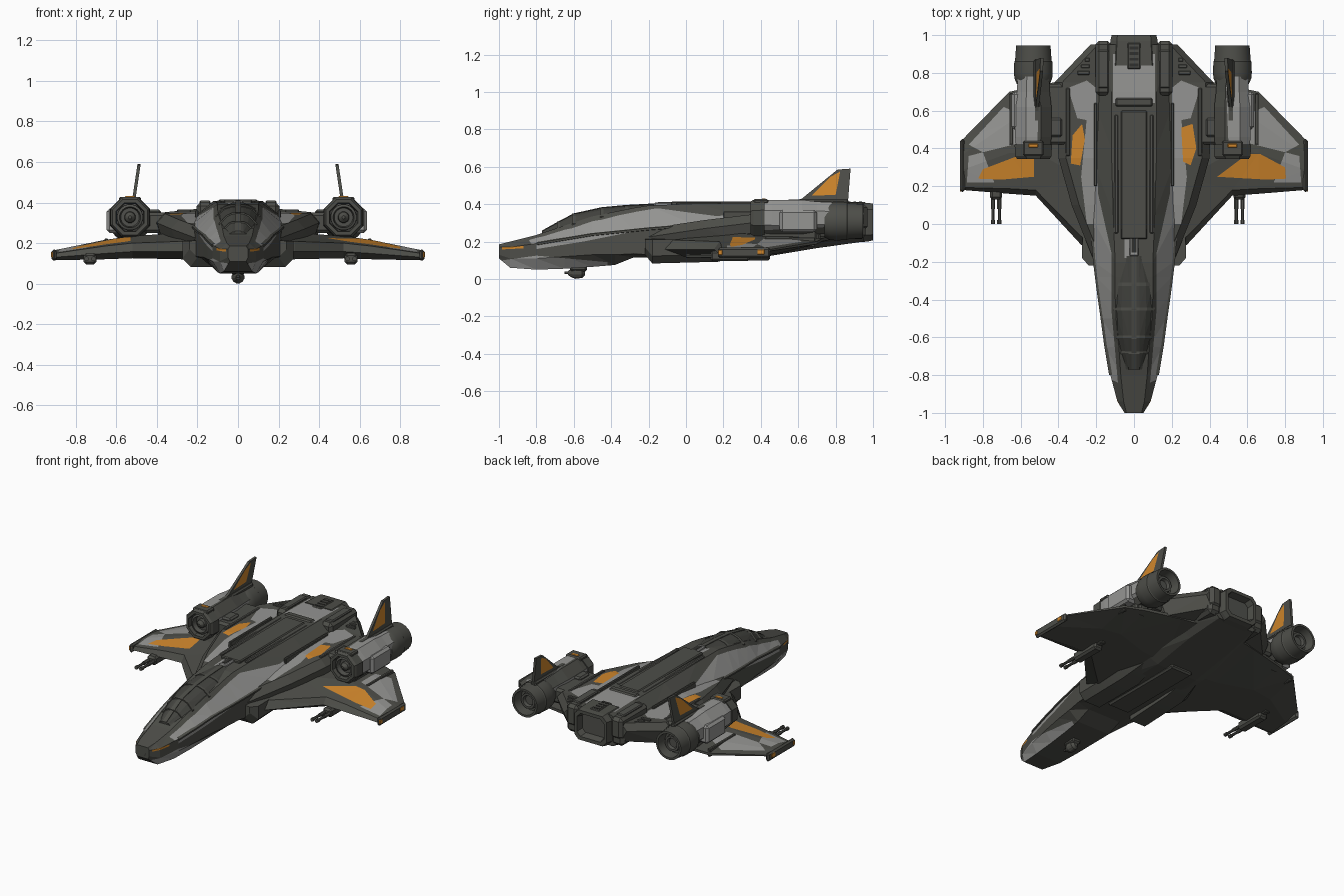
import bpy, bmesh, math
from mathutils import Vector

if "Cube" in bpy.data.objects:
    bpy.data.objects.remove(bpy.data.objects["Cube"])

def material(name, r, g, b):
    m = bpy.data.materials.new(name)
    m.diffuse_color = (r, g, b, 1)
    m.use_nodes = True
    m.node_tree.nodes["Principled BSDF"].inputs["Base Color"].default_value = m.diffuse_color
    return m

DARK = material("dark_grey", .075, .076, .066)
LIGHT = material("light_grey", .30, .30, .29)
ORANGE = material("orange", .63, .24, .025)
GLASS = material("dark_glass", .055, .056, .049)
BLACK = material("black_recess", .03, .03, .027)
METAL = material("gunmetal", .08, .081, .072)

def finish(name, bm, mat):
    bmesh.ops.recalc_face_normals(bm, faces=bm.faces[:])
    me = bpy.data.meshes.new(name)
    bm.to_mesh(me)
    bm.free()
    me.materials.append(mat)
    ob = bpy.data.objects.new(name, me)
    bpy.context.collection.objects.link(ob)
    return ob

def loft(name, rings, mat):
    """Skin closed rings of 3D points and cap both ends."""
    bm = bmesh.new()
    vs = [[bm.verts.new(p) for p in r] for r in rings]
    n = len(vs[0])
    for a, b in zip(vs, vs[1:]):
        for i in range(n):
            bm.faces.new((a[i], a[(i + 1) % n], b[(i + 1) % n], b[i]))
    bm.faces.new(vs[0])
    bm.faces.new(vs[-1])
    bmesh.ops.triangulate(bm, faces=[f for f in bm.faces if len(f.verts) == 4])
    return finish(name, bm, mat)

def box(name, x, y, z, mat, mirror=True, bevel=.006):
    for s in ((1, -1) if mirror else (1,)):
        xs = x if s > 0 else (-x[1], -x[0])
        bm = bmesh.new()
        bmesh.ops.create_cube(bm, size=1)
        for v in bm.verts:
            v.co = [(r[0] + r[1]) / 2 + c * (r[1] - r[0]) for c, r in zip(v.co, (xs, y, z))]
        if bevel:
            bmesh.ops.bevel(bm, geom=bm.edges[:], offset=bevel, segments=1, affect='EDGES')
        finish(("" if not mirror else "right_" if s > 0 else "left_") + name, bm, mat)

def tube(name, cx, cz, secs, n, mat):
    """Turned part along y from (y, radius) pairs."""
    a0 = math.pi / n
    return loft(name, [[(cx + r * math.cos(a0 + i * 2 * a0), y, cz + r * math.sin(a0 + i * 2 * a0))
                        for i in range(n)] for y, r in secs], mat)

def paint(ob, poly, mat, axes=(0, 1), ok=lambda n: n.z > .1, mirror=True):
    """Cut a convex outline into the faces that pass the normal test and colour it."""
    me = ob.data
    if mat.name not in me.materials:
        me.materials.append(mat)
    idx = me.materials.find(mat.name)
    bm = bmesh.new()
    bm.from_mesh(me)
    for s in ((1, -1) if mirror and axes[0] == 0 else (1,)):
        pts = []
        for p in poly:
            v = Vector((0, 0, 0))
            v[axes[0]], v[axes[1]] = p[0] * s, p[1]
            pts.append(v)
        mid = sum(pts, Vector()) / len(pts)
        bm.normal_update()
        faces = [f for f in bm.faces if ok(f.normal)]
        for a, b in zip(pts, pts[1:] + pts[:1]):
            d, no = b - a, Vector((0, 0, 0))
            no[axes[0]], no[axes[1]] = d[axes[1]], -d[axes[0]]
            if no.dot(mid - a) > 0:
                no.negate()
            geom = faces + list({e for f in faces for e in f.edges}) + list({v for f in faces for v in f.verts})
            if not geom:
                break
            res = bmesh.ops.bisect_plane(bm, geom=geom, dist=1e-5, plane_co=a, plane_no=no)
            faces = [g for g in res['geom'] if isinstance(g, bmesh.types.BMFace)
                     and (g.calc_center_median() - a).dot(no) < 0]
        for f in faces:
            f.material_index = idx
    bm.to_mesh(me)
    bm.free()

def sym(y, half):
    """Full ring from the right half outline, listed top to bottom."""
    return [(x, y, z) for x, z in half] + [(-x, y, z) for x, z in reversed(half)]

side = lambda n: abs(n.x) > .3

# Fuselage: y, top half-width, top, half-width, upper chine, lower chine, bottom half-width, bottom
F = [(-1, .04, .185, .05, .17, .13, .04, .11), (-.94, .055, .20, .088, .17, .11, .07, .06),
     (-.8, .07, .235, .125, .19, .11, .09, .05), (-.65, .08, .285, .15, .215, .12, .10, .055),
     (-.5, .095, .335, .17, .24, .13, .11, .065), (-.38, .10, .36, .187, .252, .13, .12, .075),
     (-.28, .10, .38, .20, .262, .135, .12, .115), (-.2, .10, .393, .21, .27, .13, .13, .115),
     (.05, .11, .403, .23, .29, .13, .15, .11), (.4, .12, .408, .24, .31, .15, .15, .115),
     (.7, .12, .408, .23, .31, .22, .15, .165), (.95, .12, .403, .20, .35, .26, .13, .20)]
body = loft("fuselage", [sym(y, [(tw, t), (w, zh), (w, zl), (bw, b)]) for y, tw, t, w, zh, zl, bw, b in F], DARK)
paint(body, [(.085, -.84), (.13, -.82), (.18, -.45), (.12, -.45)], LIGHT)
paint(body, [(.12, -.45), (.18, -.45), (.24, -.05), (.24, .16), (.19, .16), (.12, -.15)], LIGHT)
paint(body, [(.19, .16), (.25, .16), (.25, .72), (.21, .72)], LIGHT)
paint(body, [(-.11, .64), (.11, .64), (.11, .9), (-.11, .9)], LIGHT, mirror=False)
paint(body, [(-.05, -.18), (-.02, -.18), (-.02, .1), (-.05, .02)], LIGHT, mirror=False)
paint(body, [(-.98, .05), (-.98, .10), (-.8, .125), (-.42, .09), (-.42, .05)], LIGHT, (1, 2), side)
paint(body, [(-.8, .15), (-.8, .24), (-.3, .3), (-.3, .24), (-.55, .2)], LIGHT, (1, 2), lambda n: abs(n.x) > .9)
paint(body, [(-.985, .158), (-.985, .17), (-.87, .176), (-.87, .164)], ORANGE, (1, 2), lambda n: abs(n.x) > .4)
for s, tag in ((1, "right"), (-1, "left")):
    # Ledge that runs along the chine
    loft(tag + "_chine_rail", [[(s * (w + dx), y, zh + dz) for dx, dz in
         ((-.01, .008), (.007, .002), (.007, -.008), (-.01, -.012))] for y, _, _, w, zh, *_ in F[2:10]], DARK)
    # Lower intake fairing beside the belly
    loft(tag + "_belly_fairing", [[(s * a, y, z) for a, z in ((x0, .22), (x1, .21), (x1, zb + .04), (x1 - .04, zb), (x0, zb))]
         for y, x0, x1, zb in ((-.22, .15, .24, .13), (-.18, .12, .275, .083), (.17, .11, .27, .092), (.36, .12, .24, .14))], DARK)

# Canopy glass and frames
def canopy_ring(y, w, base, top, k=1.0):
    h = top - base
    return sym(y, [(.028 * k, base + h * k), (w * .62 * k, base + h * .82 * k), (w * k, base + h * .3 * k), (w * .95 * k, base - .03)])
C = [(-.77, .05, .235, .255), (-.68, .075, .25, .305), (-.6, .09, .275, .347), (-.45, .106, .315, .380),
     (-.32, .10, .345, .392), (-.17, .06, .375, .400)]
loft("canopy_glass", [canopy_ring(*c) for c in C], GLASS)
for i, c in enumerate(C[1:5]):
    loft("canopy_frame_%d" % i, [canopy_ring(c[0] + d, *c[1:], 1.04) for d in (-.009, .009)], DARK)
loft("canopy_spine", [[(x, y, t + dz) for x, dz in ((-.014, -.02), (-.014, .004), (.014, .004), (.014, -.02))]
                      for y, _, _, t in C], DARK)

# Broad deck linking fuselage and engines
D = [(-.2, .21, .27, .16), (.1, .33, .315, .16), (.35, .40, .345, .17), (.75, .42, .35, .21), (.95, .23, .37, .25)]
deck = loft("upper_deck", [sym(y, [(x - .04, zt), (x, zt - .045), (x - .04, zb)]) for y, x, zt, zb in D], DARK)
paint(deck, [(.2, .0), (.25, .0), (.28, .25), (.25, .56), (.2, .56)], LIGHT)
paint(deck, [(.2, .54), (.3, .56), (.35, .72), (.25, .76), (.2, .72)], LIGHT)
paint(deck, [(.25, .51), (.31, .53), (.33, .4), (.30, .31), (.26, .33)], ORANGE, mirror=False)
paint(deck, [(-.335, .32), (-.325, .47), (-.275, .53), (-.26, .45), (-.285, .31)], ORANGE, mirror=False)

# Spine, vents and rear panels
box("spine_panel", (-.07, .07), (-.08, .60), (.39, .414), DARK, False)
box("spine_hatch", (-.025, .025), (-.17, -.02), (.38, .410), LIGHT, False)
box("spine_slot", (-.012, .012), (-.15, -.04), (.39, .412), BLACK, False, 0)
box("rear_collar", (-.10, .10), (.62, .67), (.38, .416), DARK, False, .01)
box("rear_vent", (-.035, .035), (.82, .96), (.38, .412), DARK, False)
for k in range(4):
    box("vent_slat_%d" % k, (-.025, .025), (.835 + k * .03, .85 + k * .03), (.40, .414), BLACK, False, 0)
box("spine_strip", (.082, .105), (-.05, .58), (.38, .411), METAL)
box("shoulder_panel", (.12, .205), (.68, .97), (.26, .402), DARK, True, .02)
box("shoulder_cap", (.135, .19), (.72, .92), (.39, .409), METAL)
box("rear_cheek", (.12, .21), (.78, .96), (.215, .34), DARK, True, .02)
box("side_rail", (.195, .212), (.2, .64), (.32, .362), DARK, True, .004)
box("deck_rib", (.34, .36), (.36, .72), (.33, .354), METAL, True, .004)
for k in range(3):
    box("deck_vent_%d" % k, (.235, .30 - k * .02), (.79 + k * .035, .81 + k * .035), (.33, .365), METAL, True, .003)

# Main exhaust with chamfered corners and a recess
def frame(y, w, z0, z1, c):
    return sym(y, [(w - c, z1), (w, z1 - c), (w, z0 + c), (w - c, z0)])
loft("main_exhaust", [frame(.84, .135, .19, .41, .04), frame(.97, .125, .20, .407, .035), frame(1, .118, .207, .403, .03),
                      frame(1, .098, .23, .382, .025), frame(.95, .09, .24, .372, .025)], DARK)
loft("main_exhaust_plate", [frame(.945, .088, .242, .37, .02), frame(.955, .088, .242, .37, .02)], METAL)

# Wings: x, leading y, trailing y, top, bottom
W = [(.12, -.2, .82, .24, .12), (.28, -.11, .78, .25, .12), (.52, .15, .73, .235, .125), (.66, .16, .70, .215, .12), (.905, .18, .45, .165, .115)]
FLASH = {1: [(.44, .25), (.60, .37), (.67, .37), (.8, .30), (.805, .24), (.7, .235)],
         -1: [(.825, .24), (.80, .29), (.59, .37), (.53, .36), (.53, .25), (.7, .235)]}
for s, tag in ((1, "right"), (-1, "left")):
    rings = []
    for x, a, b, t, o in W:
        c, d = b - a, t - o
        rings.append([(s * x, a + c * u, o + d * v) for u, v in
                      ((0, .3), (.05, .68), (.4, 1), (.7, 1), (1, .85), (1, .7), (.6, .15), (.12, 0))])
    wing = loft(tag + "_wing", rings, DARK)
    for poly, m in (([(.6, .43), (.8, .38), (.875, .42), (.69, .62), (.6, .58)], LIGHT),
                    ([(.74, .22), (.885, .22), (.875, .36), (.8, .38)], LIGHT), (FLASH[s], ORANGE)):
        paint(wing, [(s * x, y) for x, y in poly], m, mirror=False)

box("wingtip_rail", (.895, .92), (.17, .45), (.113, .168), DARK, True, .01)
box("wingtip_light_front", (.90, .922), (.172, .195), (.128, .155), ORANGE, True, .003)
box("wingtip_light_rear", (.90, .922), (.38, .42), (.13, .158), ORANGE, True, .003)
box("wing_hinge", (.64, .66), (.42, .69), (.17, .222), DARK, True, .004)

# Engines, pylons and fins
for s, tag in ((1, "right"), (-1, "left")):
    ex, ez = s * .527 - .006, .327
    nac = tube(tag + "_engine_nacelle", ex, ez, [(.40, .098), (.46, .104), (.62, .104), (.70, .094), (.78, .09)], 8, LIGHT)
    paint(nac, [(ex - s * .12, .40), (ex - s * .02, .40), (ex - s * .035, .78), (ex - s * .12, .78)], DARK, mirror=False)
    paint(nac, [(.4, .2), (.8, .2), (.8, .28), (.4, .26)], DARK, (1, 2), lambda n: True)
    tube(tag + "_engine_intake", ex, ez, [(.42, .107), (.36, .104), (.345, .094), (.345, .076), (.40, .07)], 8, DARK)
    tube(tag + "_intake_ring", ex, ez, [(.40, .066), (.365, .064), (.36, .052), (.39, .046)], 20, METAL)
    tube(tag + "_intake_hub", ex, ez, [(.40, .03), (.37, .026), (.352, .008)], 12, DARK)
    tube(tag + "_engine_nozzle", ex, ez - .018, [(.74, .088), (.77, .101), (.80, .104), (.86, .102), (.865, .098), (.945, .092),
                                                 (.945, .078), (.88, .07)], 20, DARK)
    tube(tag + "_nozzle_core", ex, ez - .018, [(.87, .055), (.91, .05), (.91, .036), (.89, .03)], 20, METAL)
    x0, x1 = sorted((ex - .035, ex + .035))
    box(tag + "_engine_mark", (x0 + .01, x1 - .01), (.405, .425), (.41, .431), ORANGE, False, .003)
    box(tag + "_intake_cap", (x0 - .02, x1 + .02), (.36, .44), (.40, .428), DARK, False, .008)
    box(tag + "_engine_belly", (x0, x1), (.40, .72), (.20, .25), DARK, False, .012)
    box(tag + "_engine_side", (ex + s * .075 - .04, ex + s * .075 + .04), (.5, .70), (.25, .37), LIGHT, False, .015)
    fx = s * .512
    box(tag + "_fin_base", (fx - .02, fx + .02), (.54, .87), (.395, .424), DARK, False, .008)
    prof = [(.55, .41), (.62, .43), (.81, .585), (.88, .59), (.865, .40)]
    fin = loft(tag + "_fin", [[(fx - s * (z - .43) * .15 + dx, y, z) for y, z in prof] for dx in (-.008, .008)], DARK)
    paint(fin, [(.67, .445), (.77, .545), (.825, .575), (.80, .45)], ORANGE, (1, 2), lambda n: abs(n.x) > .5)
box("engine_pylon", (.34, .47), (.42, .74), (.25, .35), DARK, True, .015)
box("engine_strut", (.38, .45), (.46, .56), (.33, .365), METAL, True, .01)
box("wing_engine_mount", (.49, .57), (.40, .70), (.19, .26), DARK, True, .01)

# Twin wing guns, set at different spans on each side
for gx, tag in ((.558, "right"), (-.73, "left")):
    box(tag + "_gun_pod", (gx - .032, gx + .032), (.13, .34), (.095, .15), DARK, False, .012)
    box(tag + "_gun_pylon", (gx - .018, gx + .018), (.24, .38), (.12, .16), DARK, False, .005)
    for k in (-.017, .017):
        tube(tag + "_gun_barrel", gx + k, .122, [(.15, .012), (.08, .012), (.08, .009), (.02, .009), (.02, .012), (0, .012)], 8, METAL)

# Chin turret and belly plates
box("turret_mount", (-.03, .03), (-.62, -.53), (.04, .075), DARK, False, .01)
tube("turret_ball", 0, .032, [(-.54, .012), (-.555, .027), (-.59, .032), (-.61, .025), (-.63, .012)], 12, DARK)
box("turret_barrel", (-.007, .007), (-.65, -.60), (.027, .041), METAL, False, .002)
box("nose_sensor", (-.03, .03), (-1.0, -.95), (.12, .15), BLACK, False, .004)
box("belly_keel", (-.08, .08), (-.15, .45), (.10, .13), DARK, False, .01)

# Smooth the round parts while keeping hard edges
for ob in bpy.context.scene.objects:
    ob.select_set(any(k in ob.name for k in ("nozzle", "ring", "hub", "ball")))
    if ob.select_get():
        bpy.context.view_layer.objects.active = ob
bpy.ops.object.shade_smooth_by_angle(angle=math.radians(25))
